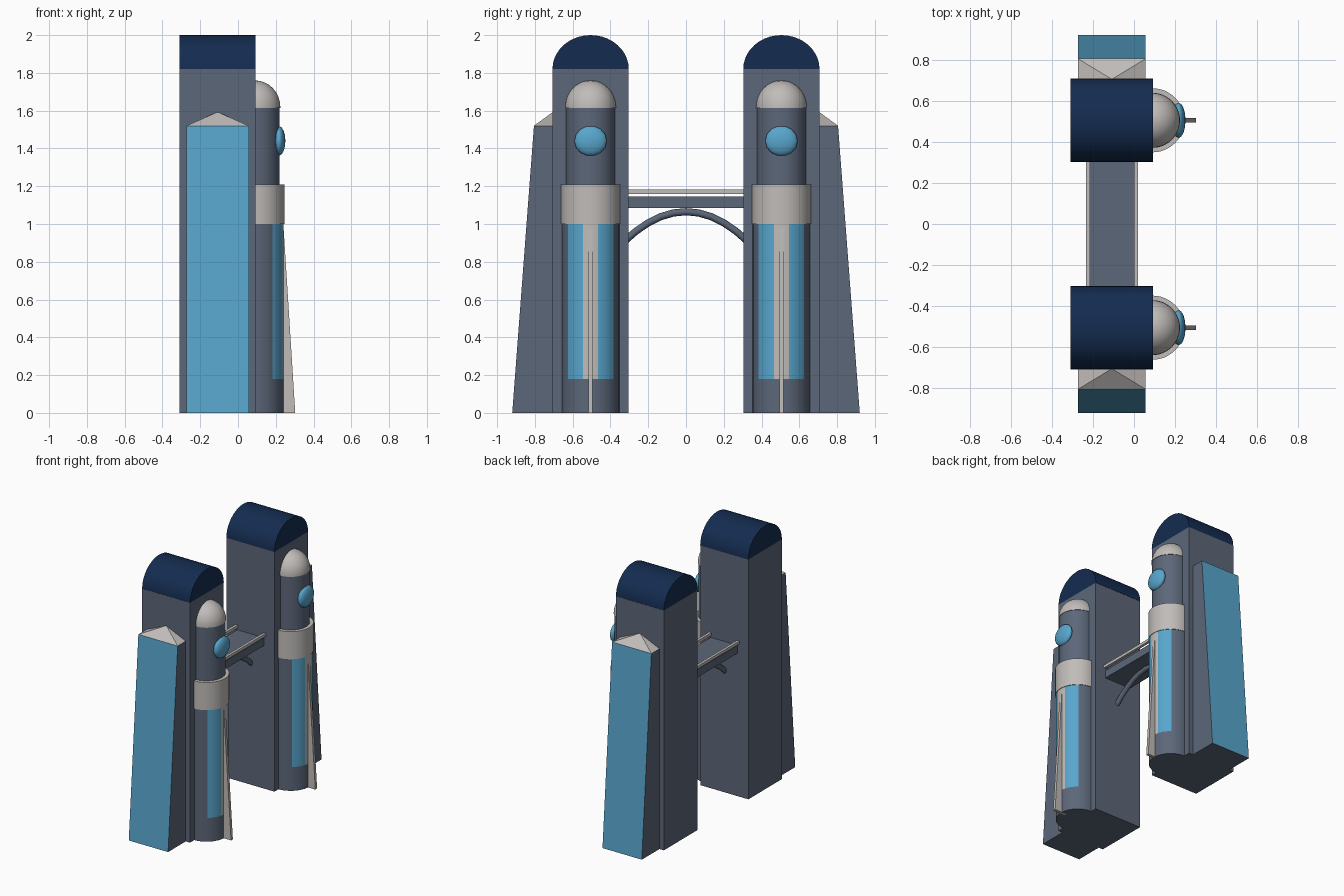
import bpy, bmesh, math
from mathutils import Vector

if "Cube" in bpy.data.objects:
    bpy.data.objects.remove(bpy.data.objects["Cube"])


def material(name, rgb):
    m = bpy.data.materials.new(name)
    lin = [((c / 255 + 0.055) / 1.055) ** 2.4 for c in rgb]
    m.diffuse_color = (*lin, 1)
    m.use_nodes = True
    m.node_tree.nodes["Principled BSDF"].inputs["Base Color"].default_value = m.diffuse_color
    return m


SLATE = material("slate grey", (92, 103, 121))
NAVY = material("navy blue", (20, 44, 80))
TEAL = material("sky teal", (88, 166, 205))
PALE = material("pale stone", (192, 188, 185))


def make(name, verts, faces, mats, rule=None, smooth=False):
    """Mesh object; rule(face centre, normal) gives the material index."""
    me = bpy.data.meshes.new(name)
    bm = bmesh.new()
    vs = [bm.verts.new(v) for v in verts]
    for f in faces:
        bm.faces.new([vs[i] for i in f])
    bmesh.ops.remove_doubles(bm, verts=bm.verts[:], dist=1e-5)
    bmesh.ops.recalc_face_normals(bm, faces=bm.faces[:])
    for f in bm.faces:
        if rule:
            f.material_index = rule(f.calc_center_median(), f.normal)
    bm.to_mesh(me)
    bm.free()
    for m in mats:
        me.materials.append(m)
    ob = bpy.data.objects.new(name, me)
    bpy.context.collection.objects.link(ob)
    if smooth:
        bpy.ops.object.select_all(action='DESELECT')
        ob.select_set(True)
        bpy.context.view_layer.objects.active = ob
        bpy.ops.object.shade_smooth_by_angle(angle=math.radians(35))
    return ob


def prism(name, outline, axis, lo, hi, mats, rule=None, smooth=False):
    """Extrude a 2D outline along an axis (the other two axes in order)."""
    def put(p, t):
        v = list(p)
        v.insert(axis, t)
        return v
    n = len(outline)
    verts = [put(p, lo) for p in outline] + [put(p, hi) for p in outline]
    faces = [range(n), range(n, 2 * n)]
    faces += [(i, (i + 1) % n, n + (i + 1) % n, n + i) for i in range(n)]
    return make(name, verts, faces, mats, rule, smooth)


def box(name, x, y, z, mat):
    return prism(name, [(x[0], z[0]), (x[1], z[0]), (x[1], z[1]), (x[0], z[1])],
                 1, y[0], y[1], [mat])


CX, CY = 0.09, 0.505   # turret axis
SIDES = 24             # steps around the half-round turret


def turret(name, s):
    prof = [(0, 0), (.152, 0), (.152, .18), (.152, 1.0), (.156, 1.0), (.156, 1.21),
            (.13, 1.21), (.13, 1.615)]
    prof += [(.134, 1.615)] + [(.134 * math.cos(a), 1.62 + .14 * math.sin(a))
                               for a in [i * math.pi / 16 for i in range(9)]]
    verts, faces = [], []
    for k in range(SIDES + 1):
        a = -math.pi / 2 + math.pi * k / SIDES
        verts += [(CX + r * math.cos(a), s * CY + r * math.sin(a), z) for r, z in prof]
    n = len(prof)
    for k in range(SIDES):
        for i in range(n - 1):
            a, b = k * n + i, (k + 1) * n + i
            if i == 0:
                faces.append((a, a + 1, b + 1))
            elif i == n - 2:
                faces.append((a, a + 1, b))
            else:
                faces.append((a, a + 1, b + 1, b))

    def paint(c, nrm):
        ang = abs(math.degrees(math.atan2(c.y - s * CY, c.x - CX)))
        if c.z > 1.614 or 0.999 < c.z < 1.22:
            return 1                       # dome and collar
        if 0.18 < c.z < 1.0 and ang < 52.5:
            return 1 if ang < 15 else 2    # centre strip, window panels
        return 0
    make(name, verts, faces, [SLATE, PALE, TEAL], paint, True)


for s, side in ((-1, "front"), (1, "back")):
    # tower body and barrel roof
    box(side + "_tower", (-.31, .093), (s * .305, s * .708), (0, 1.82), SLATE)
    arch = [(s * CY + .202 * math.cos(a), 1.82 + .18 * math.sin(a))
            for a in [i * math.pi / 20 for i in range(21)]]
    prism(side + "_roof", arch, 0, -.31, .093, [NAVY], None, True)

    # sloping outer buttress with glazed outer face
    prism(side + "_buttress",
          [(s * .70, 0), (s * .92, 0), (s * .805, 1.52), (s * .70, 1.52)],
          0, -.273, .057, [SLATE, TEAL],
          lambda c, n: 1 if n.y * s > .8 else 0)
    make(side + "_buttress_cap",
         [(-.273, s * .705, 1.52), (.057, s * .705, 1.52), (.057, s * .805, 1.52),
          (-.273, s * .805, 1.52), (-.108, s * .705, 1.593)],
         [(0, 1, 2, 3), (0, 1, 4), (1, 2, 4), (2, 3, 4), (3, 0, 4)], [PALE])

    # round turret, fin and round window
    turret(side + "_turret", s)
    prism(side + "_fin", [(.2, 0), (.303, 0), (.24, 1.0), (.2, 1.0)], 1,
          s * CY - .011, s * CY + .011, [PALE])
    bpy.ops.mesh.primitive_uv_sphere_add(segments=14, ring_count=8, radius=1,
                                         location=(.217, s * CY, 1.44),
                                         rotation=(0, math.pi / 2, 0))
    ob = bpy.context.object
    ob.name = side + "_round_window"
    ob.scale = (.08, .086, .034)
    ob.data.materials.append(TEAL)
    bpy.ops.object.shade_smooth_by_angle(angle=math.radians(35))

# bridge deck and handrails
box("bridge_deck", (-.22, .005), (-.31, .31), (1.085, 1.145), SLATE)
for x, side in ((-.225, "left"), (.01, "right")):
    box(side + "_handrail", (x - .01, x + .01), (-.31, .31), (1.16, 1.182), PALE)

# arched strut under the bridge
cu = bpy.data.curves.new("bridge_arch", 'CURVE')
cu.dimensions = '3D'
cu.bevel_depth = .019
cu.bevel_resolution = 2
sp = cu.splines.new('POLY')
pts = [(.33 * t / 5, 1.065 - .16 * (abs(t) / 5) ** 2) for t in range(-5, 6)]
sp.points.add(len(pts) - 1)
for p, (y, z) in zip(sp.points, pts):
    p.co = (-.108, y, z, 1)
cu.materials.append(SLATE)
bpy.context.collection.objects.link(bpy.data.objects.new("bridge_arch", cu))
